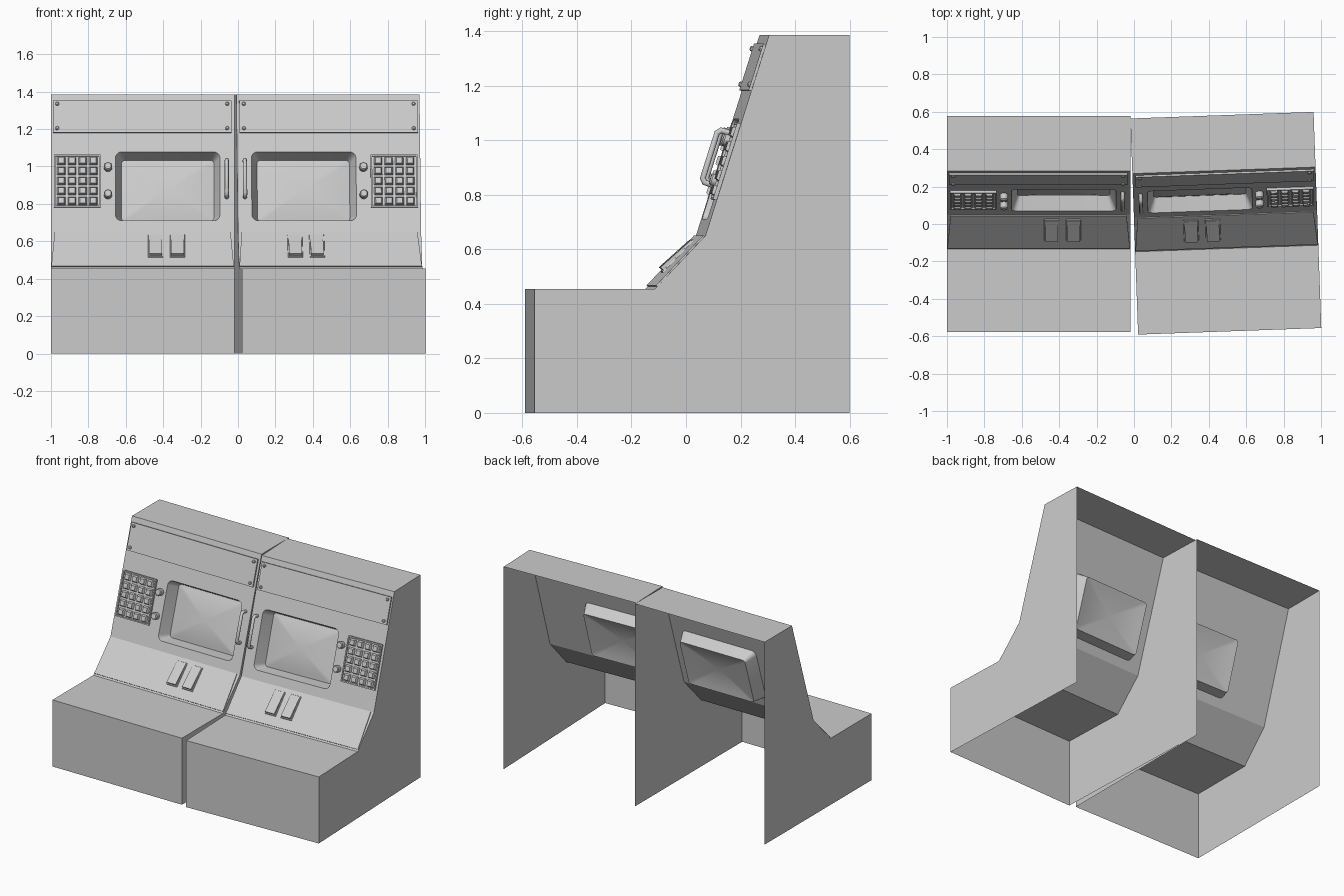
import bpy, bmesh
from math import radians, sin, cos, pi, hypot
from mathutils import Matrix, Vector

if "Cube" in bpy.data.objects:
    bpy.data.objects.remove(bpy.data.objects["Cube"])

W = 0.49            # half width of one console
D = 0.578           # half depth
A, B, C = (-0.135, 0.455), (0.05, 0.65), (0.283, 1.385)   # slope foot, bend, top (y, z)


def panel_frame(p, q):
    """Matrix with x across, y up the slope and z out of the panel."""
    v = Vector((0, q[0] - p[0], q[1] - p[1])).normalized()
    x = Vector((1, 0, 0))
    m = Matrix((x, v, x.cross(v))).transposed().to_4x4()
    return Matrix.Translation((0, p[0], p[1])) @ m


LOW, UP = panel_frame(A, B), panel_frame(B, C)
LOW_L, UP_L = hypot(B[0] - A[0], B[1] - A[1]), hypot(C[0] - B[0], C[1] - B[1])


def finish(name, bm, mat, smooth=None):
    bm.transform(mat)
    if mat.determinant() < 0:
        bmesh.ops.reverse_faces(bm, faces=bm.faces[:])
    me = bpy.data.meshes.new(name)
    bm.to_mesh(me)
    bm.free()
    ob = bpy.data.objects.new(name, me)
    bpy.context.collection.objects.link(ob)
    if smooth:
        bpy.context.view_layer.objects.active = ob
        ob.select_set(True)
        bpy.ops.object.shade_smooth_by_angle(angle=radians(smooth))
        ob.select_set(False)
    return ob


def loft(bm, loops, cap=True):
    rings = [[bm.verts.new(p) for p in lp] for lp in loops]
    for a, b in zip(rings, rings[1:]):
        for i in range(len(a)):
            j = (i + 1) % len(a)
            bm.faces.new((a[i], a[j], b[j], b[i]))
    if cap:
        bm.faces.new(rings[-1])
    return rings


def rect(x, y, hw, hh, z):
    return [(x - hw, y - hh, z), (x + hw, y - hh, z), (x + hw, y + hh, z), (x - hw, y + hh, z)]


def block(bm, x0, x1, y0, y1, h, inset=0.0, base=0.0):
    """Raised plate, open underneath, optionally tapered."""
    x, y, hw, hh = (x0 + x1) / 2, (y0 + y1) / 2, (x1 - x0) / 2, (y1 - y0) / 2
    loft(bm, [rect(x, y, hw, hh, base), rect(x, y, hw - inset, hh - inset, base + h)])


def circle(x, y, r, z, n):
    return [(x + r * cos(2 * pi * i / n), y + r * sin(2 * pi * i / n), z) for i in range(n)]


def rounded(x, y, hw, hh, r, z, n=5):
    pts = []
    for k, (sx, sy) in enumerate(((1, 1), (-1, 1), (-1, -1), (1, -1))):
        for i in range(n + 1):
            a = pi / 2 * (k + i / n)
            pts.append((x + sx * (hw - r) + r * cos(a), y + sy * (hh - r) + r * sin(a), z))
    return pts


def console(side, place):
    # Open-backed cabinet shell: front, shelf, slope, top and both sides
    bm = bmesh.new()
    prof = [(-D, 0), (-D, 0.455), A, B, C, (D, 1.385), (D, 0)]
    l, r = ([bm.verts.new((x, y, z)) for y, z in prof] for x in (-W, W))
    for i in (0, 1, 2, 4):
        bm.faces.new((l[i], r[i], r[i + 1], l[i + 1]))
    bm.faces.new(l)
    bm.faces.new(r[::-1])
    finish(side + "_cabinet", bm, place)

    # Upper panel with the rounded screen opening
    sx, sy, hw, hh = 0.134, 0.256, 0.28, 0.193
    bm = bmesh.new()
    edges = []
    for lp in (rect(0, UP_L / 2, W, UP_L / 2, 0), rounded(sx, sy, hw, hh, 0.035, 0)):
        vs = [bm.verts.new(p) for p in lp]
        edges += [bm.edges.new((vs[i - 1], vs[i])) for i in range(len(vs))]
    bmesh.ops.triangle_fill(bm, use_beauty=True, edges=edges, normal=(0, 0, 1))
    for f in bm.faces:
        f.normal_update()
        if f.normal.z < 0:
            f.normal_flip()
    bmesh.ops.dissolve_limit(bm, angle_limit=0.01, verts=bm.verts[:], edges=bm.edges[:])
    finish(side + "_upper_panel", bm, place @ UP)

    # Recessed screen surround and bulged glass
    bm = bmesh.new()
    iw, ih, dep = hw - 0.033, hh - 0.022, 0.08
    loft(bm, [rounded(sx, sy, hw, hh, 0.035, 0),
              rounded(sx, sy, iw, ih, 0.02, -dep)], cap=False)
    finish(side + "_screen_surround", bm, place @ UP, 30)
    bm = bmesh.new()
    scales = [1, 0.85, 0.7, 0.55, 0.4, 0.25, 0.1]
    loft(bm, [rounded(sx, sy, iw * s, ih * s, 0.02 * s, -dep + 0.025 * (1 - s * s))
              for s in scales])
    finish(side + "_screen_glass", bm, place @ UP, 40)

    # Header plate with corner screws
    bm = bmesh.new()
    block(bm, -0.48, 0.475, 0.556, 0.735, 0.01)
    finish(side + "_header_plate", bm, place @ UP)
    bm = bmesh.new()
    for x in (-0.457, 0.452):
        for y in (0.578, 0.715):
            loft(bm, [circle(x, y, 0.01, 0.01, 12), circle(x, y, 0.01, 0.016, 12),
                      circle(x, y, 0.006, 0.02, 12)])
    finish(side + "_header_screws", bm, place @ UP, 30)

    # Keypad: base with rim and 4 x 5 keys
    bm = bmesh.new()
    x, y, kw, kh = -0.349, 0.283, 0.125, 0.147
    loft(bm, [rect(x, y, kw, kh, 0), rect(x, y, kw, kh, 0.014),
              rect(x, y, kw - 0.008, kh - 0.008, 0.014),
              rect(x, y, kw - 0.008, kh - 0.008, 0.006)])
    finish(side + "_keypad_base", bm, place @ UP)
    bm = bmesh.new()
    for i in range(4):
        for j in range(5):
            cx, cy = x + (i - 1.5) * 0.057, y + (j - 2) * 0.056
            block(bm, cx - 0.022, cx + 0.022, cy - 0.022, cy + 0.022, 0.018, 0.007, 0.006)
    finish(side + "_keypad_keys", bm, place @ UP)

    # Two knobs beside the screen
    bm = bmesh.new()
    for y in (0.207, 0.36):
        loft(bm, [circle(-0.185, y, 0.022, 0, 20), circle(-0.185, y, 0.022, 0.03, 20),
                  circle(-0.185, y, 0.017, 0.036, 20)])
    finish(side + "_knobs", bm, place @ UP, 30)

    # Vertical grab handle
    cu = bpy.data.curves.new(side + "_handle", 'CURVE')
    cu.dimensions = '3D'
    cu.bevel_depth = 0.011
    cu.bevel_resolution = 2
    sp = cu.splines.new('POLY')
    path = [(0.195, 0), (0.195, 0.03), (0.208, 0.041), (0.382, 0.041), (0.395, 0.03), (0.395, 0)]
    sp.points.add(len(path) - 1)
    for p, (v, n) in zip(sp.points, path):
        p.co = (*(place @ UP @ Vector((0.45, v, n))), 1)
    bpy.context.collection.objects.link(bpy.data.objects.new(side + "_handle", cu))

    # Sloped lower plate, slightly narrower at the top
    bm = bmesh.new()
    lo, hi, t = 0.012, LOW_L - 0.004, 0.006
    quad = [(-W + 0.002, lo), (W - 0.002, lo), (W - 0.02, hi), (-W + 0.02, hi)]
    loft(bm, [[(a, b, 0) for a, b in quad], [(a, b, t) for a, b in quad]])
    finish(side + "_lower_plate", bm, place @ LOW)

    # Pair of rocker switches: thin frame and wedge paddle
    bm = bmesh.new()
    for x in (0.07, 0.187):
        y0, y1, h = 0.076, 0.241, 0.04
        block(bm, x - h, x + h, y0, y1, 0.005, 0.002, t)
        h -= 0.006
        y0, y1 = y0 + 0.008, y1 - 0.008
        base = rect(x, (y0 + y1) / 2, h, (y1 - y0) / 2, t + 0.005)
        top = [(a, b, 0.026 if b < 0.15 else 0.014) for a, b, _ in base]
        loft(bm, [base, top])
    finish(side + "_rocker_switches", bm, place @ LOW)


console("left", Matrix.Translation((-0.51, 0, 0)))
# The right console is the mirror image, turned slightly inward
console("right", Matrix.Translation((0.491, 0.004, 0)) @ Matrix.Rotation(radians(2.05), 4, 'Z')
        @ Matrix.Scale(-1, 4, (1, 0, 0)))
